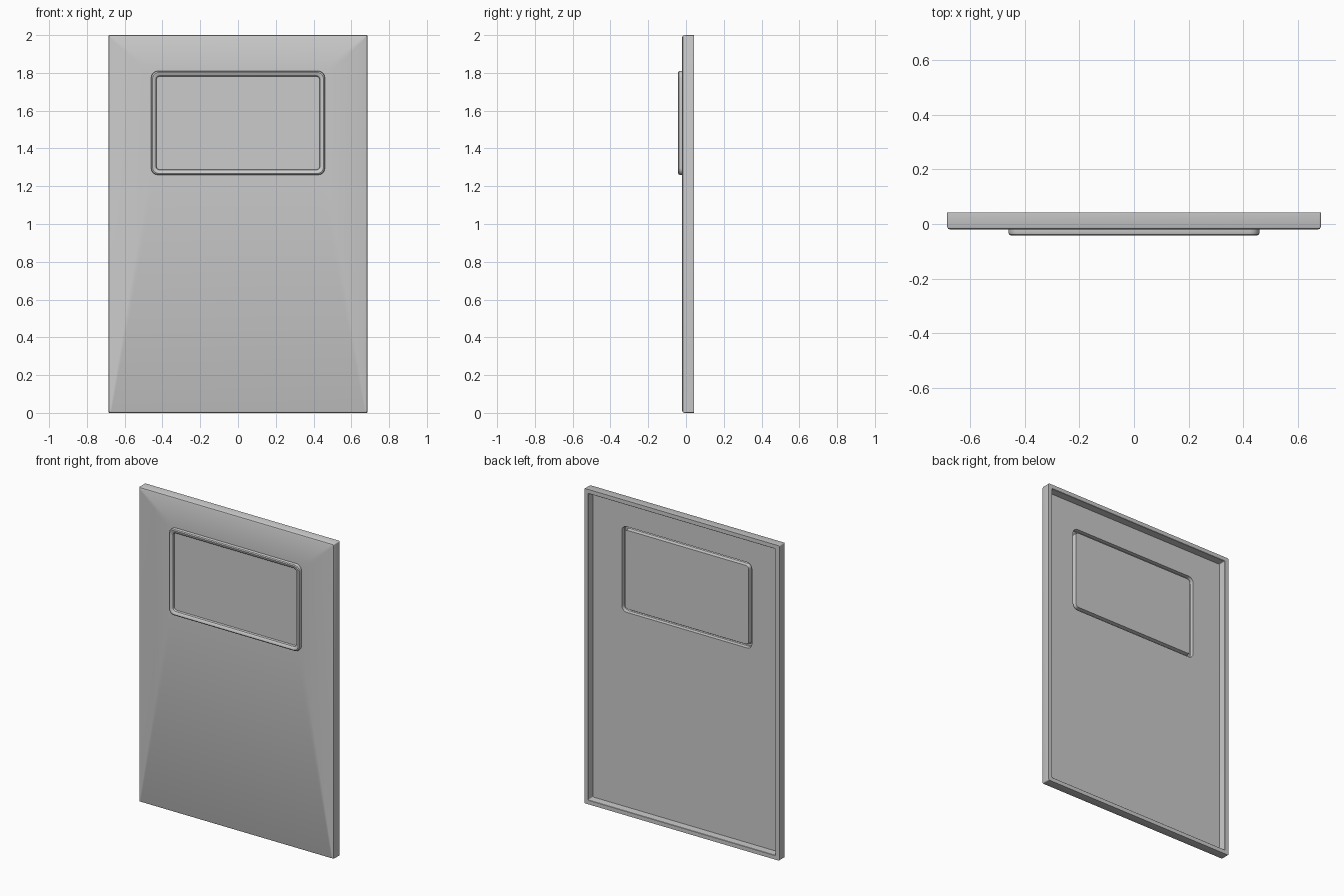
import bpy, bmesh, math

if "Cube" in bpy.data.objects:
    bpy.data.objects.remove(bpy.data.objects["Cube"])

SEG = 5  # segments per rounded corner


def ring(bm, hw, hh, cz, r, y):
    """Rounded rectangle loop in the XZ plane at depth y."""
    verts = []
    for k, (sx, sz) in enumerate([(1, 1), (-1, 1), (-1, -1), (1, -1)]):
        for i in range(SEG + 1):
            a = math.pi / 2 * (k + i / SEG)
            verts.append(bm.verts.new((sx * (hw - r) + r * math.cos(a), y,
                                       cz + sz * (hh - r) + r * math.sin(a))))
    return verts


def window(bm, inset, y):
    return ring(bm, 0.46 - inset, 0.275 - inset, 1.535, 0.036 - inset * 0.6, y)


def edge(bm, inset, y, r=0.006):
    return ring(bm, 0.685 - inset, 1.0 - inset, 1.0, r, y)


bm = bmesh.new()
loops = []
# front: inner pane, raised window bead
for inset, y in [(0.028, -0.02), (0.026, -0.034), (0.020, -0.040),
                 (0.008, -0.042), (0.002, -0.038), (0.0, -0.032), (0.0, -0.02)]:
    loops.append(window(bm, inset, y))
# outer edge with softened front, back rim and recessed back
for inset, y in [(0.010, -0.02), (0.003, -0.017), (0.0, -0.010), (0.0, 0.042),
                 (0.025, 0.042), (0.027, 0.040), (0.027, -0.008)]:
    loops.append(edge(bm, inset, y))
# back: hollow behind the window bead, then inner pane
for inset, y in [(0.003, -0.008), (0.004, -0.032), (0.008, -0.036),
                 (0.018, -0.036), (0.022, -0.032), (0.025, -0.008)]:
    loops.append(window(bm, inset, y))

for a, b in zip(loops, loops[1:]):
    n = len(a)
    for i in range(n):
        j = (i + 1) % n
        bm.faces.new((a[i], a[j], b[j], b[i]))
bm.faces.new(loops[0])
bm.faces.new(loops[-1])
bmesh.ops.recalc_face_normals(bm, faces=bm.faces)

mesh = bpy.data.meshes.new("door_panel")
bm.to_mesh(mesh)
bm.free()
door = bpy.data.objects.new("door_panel", mesh)
bpy.context.collection.objects.link(door)
bpy.context.view_layer.objects.active = door
door.select_set(True)
bpy.ops.object.shade_smooth_by_angle(angle=math.radians(35))
